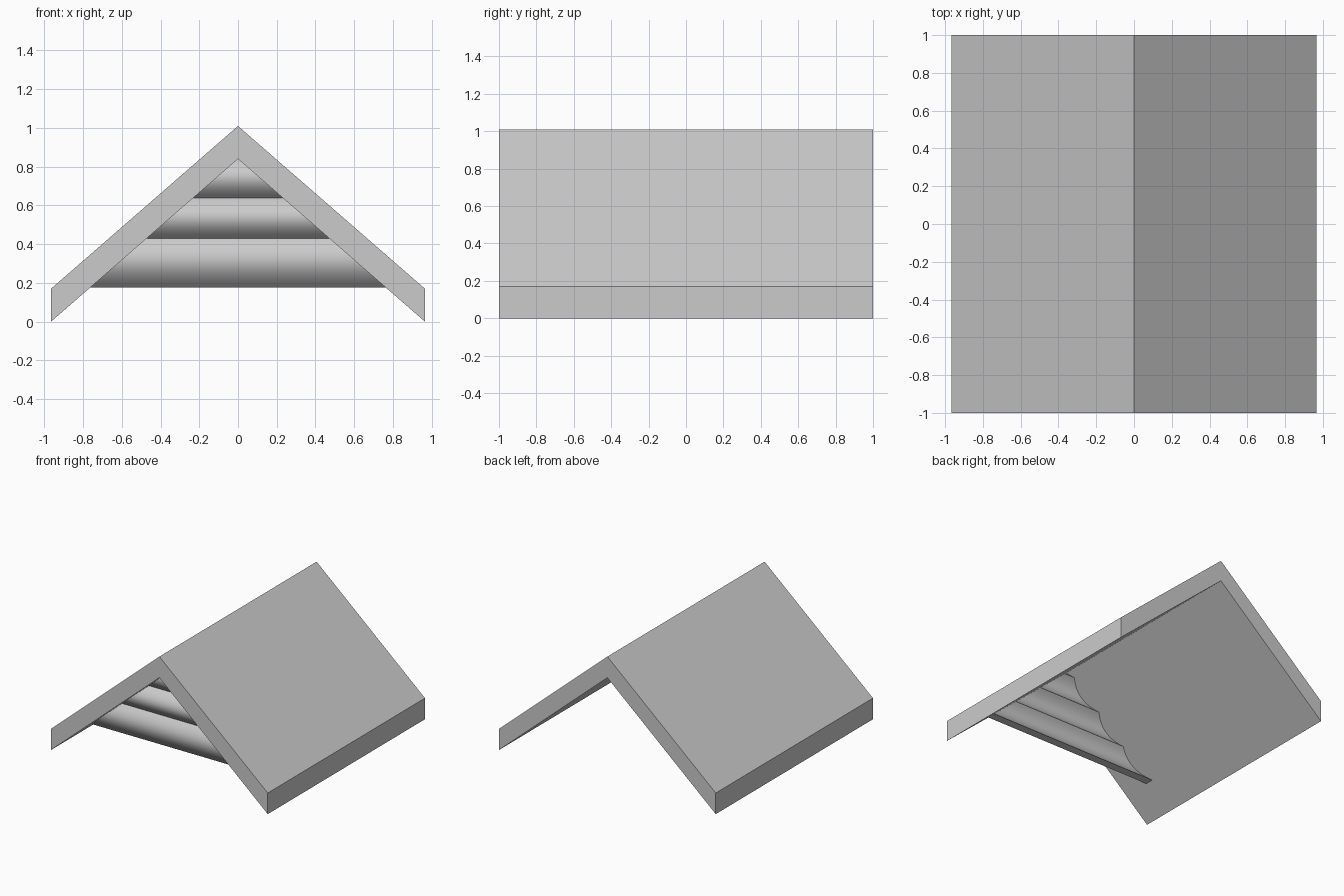
import bpy
import bmesh

cube = bpy.data.objects.get("Cube")
if cube:
    bpy.data.objects.remove(cube, do_unlink=True)

HALF_W, HALF_L = 0.965, 1.0
EAVE, INNER, RIDGE = 0.17, 0.84, 1.01
SLOPE = INNER / HALF_W

grey = bpy.data.materials.new("light_grey")
grey.use_nodes = True
colour = (0.6, 0.6, 0.6, 1)
grey.diffuse_color = colour
grey.node_tree.nodes["Principled BSDF"].inputs["Base Color"].default_value = colour


def prism(name, end_a, end_b):
    """Solid between two matching outlines."""
    bm = bmesh.new()
    a = [bm.verts.new(p) for p in end_a]
    b = [bm.verts.new(p) for p in end_b]
    bm.faces.new(a)
    bm.faces.new(b[::-1])
    for i in range(len(a)):
        j = (i + 1) % len(a)
        bm.faces.new((a[i], b[i], b[j], a[j]))
    bmesh.ops.recalc_face_normals(bm, faces=bm.faces)
    mesh = bpy.data.meshes.new(name)
    bm.to_mesh(mesh)
    bm.free()
    mesh.materials.append(grey)
    obj = bpy.data.objects.new(name, mesh)
    bpy.context.collection.objects.link(obj)
    return obj


def scallops(creases, sag, steps=10):
    """Rows of forward bulges between (y, z) crease points, bottom to top."""
    pts = [creases[0]]
    for (y0, z0), (y1, z1) in zip(creases, creases[1:]):
        for i in range(1, steps + 1):
            t = i / steps
            y = y0 + (y1 - y0) * t - sag * 4 * t * (1 - t)
            pts.append((y, z0 + (z1 - z0) * t))
    return pts


# Roof: two thick slopes with vertical eave faces
outline = [(-HALF_W, 0), (-HALF_W, EAVE), (0, RIDGE),
           (HALF_W, EAVE), (HALF_W, 0), (0, INNER)]
prism("roof", [(x, -HALF_L, z) for x, z in outline],
      [(x, HALF_L, z) for x, z in outline])

# Gable siding: rounded boards set back under the front of the roof
TOP = 0.844
front = scallops([(-0.77, 0.175), (-0.80, 0.43), (-0.80, 0.637), (-0.80, TOP)], 0.07)
back = scallops([(-0.70, 0.175), (-0.74, 0.388), (-0.74, 0.594), (-0.74, 0.80),
                 (-0.74, 1.006)], 0.06)
section = front + [p for p in back if p[1] < TOP][::-1]


def gable_end(side):
    return [(side * ((INNER - z) / SLOPE + 0.015), y, z) for y, z in section]


siding = prism("gable_siding", gable_end(-1), gable_end(1))
bpy.ops.object.select_all(action='DESELECT')
siding.select_set(True)
bpy.context.view_layer.objects.active = siding
bpy.ops.object.shade_smooth_by_angle(angle=0.6)
